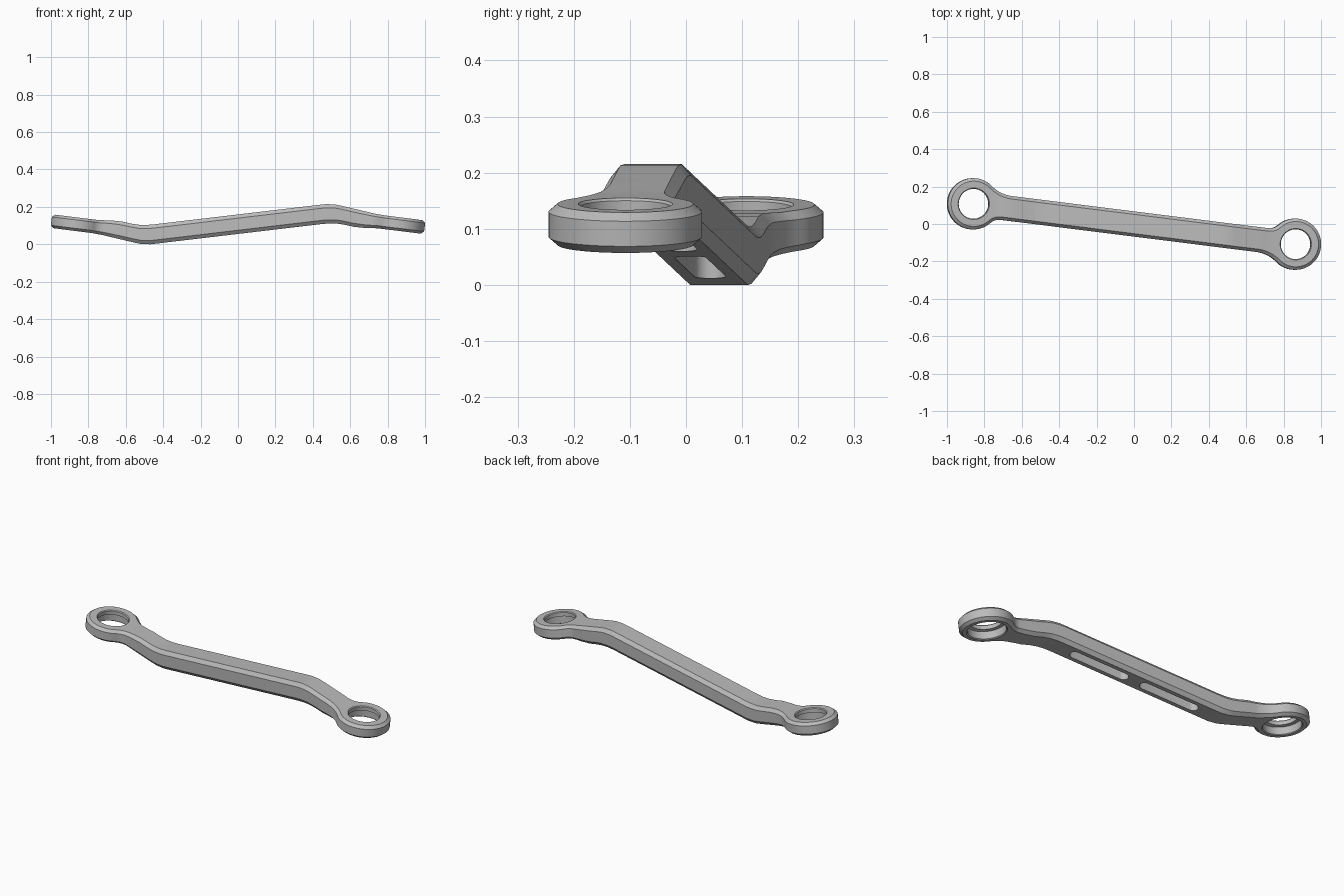
import bpy, bmesh, math
from mathutils import Vector, Matrix

cube = bpy.data.objects.get("Cube")
if cube:
    bpy.data.objects.remove(cube, do_unlink=True)

# Main dimensions
EYE = Vector((0.861, -0.108, 0))
HALF = EYE.length
AXIS = Matrix.Rotation(math.atan2(EYE.y, EYE.x), 4, 'Z')
RING, BAR, BEVEL = 0.137, 0.067, 0.016
BIG_FILLET, SMALL_FILLET = 0.18, 0.07

# Side profile of the upper surface; the lower one is its half-turn
PROFILE = [(-1.01, .164), (-.75, .132), (-.68, .130), (-.62, .124), (-.57, .113),
           (-.53, .107), (-.49, .106), (-.45, .109), (.43, .213), (.47, .2175),
           (.52, .2155), (.56, .207), (.66, .183), (.72, .168), (.78, .157), (1.01, .128)]
MIDDLE = 0.11


def top_z(x):
    x = max(-1.009, min(1.009, x))
    for (x0, z0), (x1, z1) in zip(PROFILE, PROFILE[1:]):
        if x <= x1:
            return z0 + (z1 - z0) * (x - x0) / (x1 - x0)


def bottom_z(x):
    return 2 * MIDDLE - top_z(-x)


def arc(cx, cy, r, a0, a1, n):
    return [(cx + r * math.cos(a0 + (a1 - a0) * i / n),
             cy + r * math.sin(a0 + (a1 - a0) * i / n)) for i in range(n + 1)]


def outline(inset):
    """Plan outline in the bar's own frame: a ring with a fillet on each side, then its half-turn."""
    ring, bar = RING - inset, BAR - inset

    def fillet(r):
        r += inset
        dx = math.sqrt((ring + r) ** 2 - (bar + r) ** 2)
        return r, dx, math.atan2(bar + r, dx)

    rb, dxb, ab = fillet(BIG_FILLET)
    rs, dxs, as_ = fillet(SMALL_FILLET)
    down = -math.pi / 2
    # Lower side, around the right ring, then back along the upper side
    pts = arc(HALF - dxb, -bar - rb, rb, math.pi / 2, ab, 10)
    pts += arc(HALF, 0, ring, ab - math.pi, math.pi - as_, 56)[1:]
    pts += arc(HALF - dxs, bar + rs, rs, -as_, down, 8)[1:]
    return pts + [(-x, -y) for x, y in pts]


def circle(cx, r):
    return arc(cx, 0, r, 0, 2 * math.pi, 48)[:-1]


def slot(x0, x1, r):
    return arc(x1, 0, r, -math.pi / 2, math.pi / 2, 10) + arc(x0, 0, r, math.pi / 2, 1.5 * math.pi, 10)


def make_loop(bm, pts, level):
    verts = [bm.verts.new(AXIS @ Vector((x, y, level))) for x, y in pts]
    edges = [bm.edges.new((v, verts[i - 1])) for i, v in enumerate(verts)]
    return verts, edges


def skin(bm, loops):
    for (a, _), (b, _) in zip(loops, loops[1:]):
        for i in range(len(a)):
            bm.faces.new((a[i - 1], a[i], b[i], b[i - 1]))


def fill(bm, loops):
    edges = [e for loop in loops for e in loop[1]]
    bmesh.ops.triangle_fill(bm, edges=edges, use_beauty=True, use_dissolve=False)


bm = bmesh.new()

# Bevelled outer wall; heights run from 0 (lower surface) to 1 (upper surface)
wall = [make_loop(bm, outline(i), t) for i, t in ((BEVEL, 0), (0, .19), (0, .81), (BEVEL, 1))]
skin(bm, wall)
lower, upper = [wall[0]], [wall[-1]]

# Stepped ring holes
for cx in (-HALF, HALF):
    hole = [make_loop(bm, circle(cx, r), t) for r, t in
            ((.102, 0), (.097, .06), (.097, .6), (.08, .66), (.08, .94), (.084, 1))]
    skin(bm, hole)
    lower.append(hole[0])
    upper.append(hole[-1])

# Two blind slots in the underside
for x0, x1 in ((-.345, -.065), (.065, .345)):
    pocket = [make_loop(bm, slot(x0, x1, .028), t) for t in (0, .75)]
    skin(bm, pocket)
    lower.append(pocket[0])
    fill(bm, [pocket[1]])

fill(bm, lower)
fill(bm, upper)

# Cut across the bar at every profile station, then bend to the profile
for x in sorted({s * p[0] for p in PROFILE for s in (-1, 1)}):
    bmesh.ops.bisect_plane(bm, geom=bm.verts[:] + bm.edges[:] + bm.faces[:],
                           plane_co=(x, 0, 0), plane_no=(1, 0, 0), dist=1e-5)
for v in bm.verts:
    x, t = v.co.x, v.co.z
    low, high = bottom_z(x), top_z(x)
    v.co.z = low + t * (high - low)
    tilt = max(0, min(1, (abs(x) - .6) / .15))
    v.co.x += .12 * tilt * (t - .5) * (high - low)
floor = min(v.co.z for v in bm.verts)
bmesh.ops.translate(bm, verts=bm.verts, vec=(0, 0, -floor))
bmesh.ops.recalc_face_normals(bm, faces=bm.faces)

mesh = bpy.data.meshes.new("link_arm")
bm.to_mesh(mesh)
bm.free()
arm = bpy.data.objects.new("link_arm", mesh)
bpy.context.collection.objects.link(arm)

# Plain grey metal
grey = bpy.data.materials.new("grey_metal")
grey.use_nodes = True
colour = (0.5, 0.5, 0.5, 1)
grey.diffuse_color = colour
grey.node_tree.nodes["Principled BSDF"].inputs["Base Color"].default_value = colour
mesh.materials.append(grey)

bpy.ops.object.select_all(action='DESELECT')
arm.select_set(True)
bpy.context.view_layer.objects.active = arm
bpy.ops.object.shade_smooth_by_angle(angle=math.radians(30))
